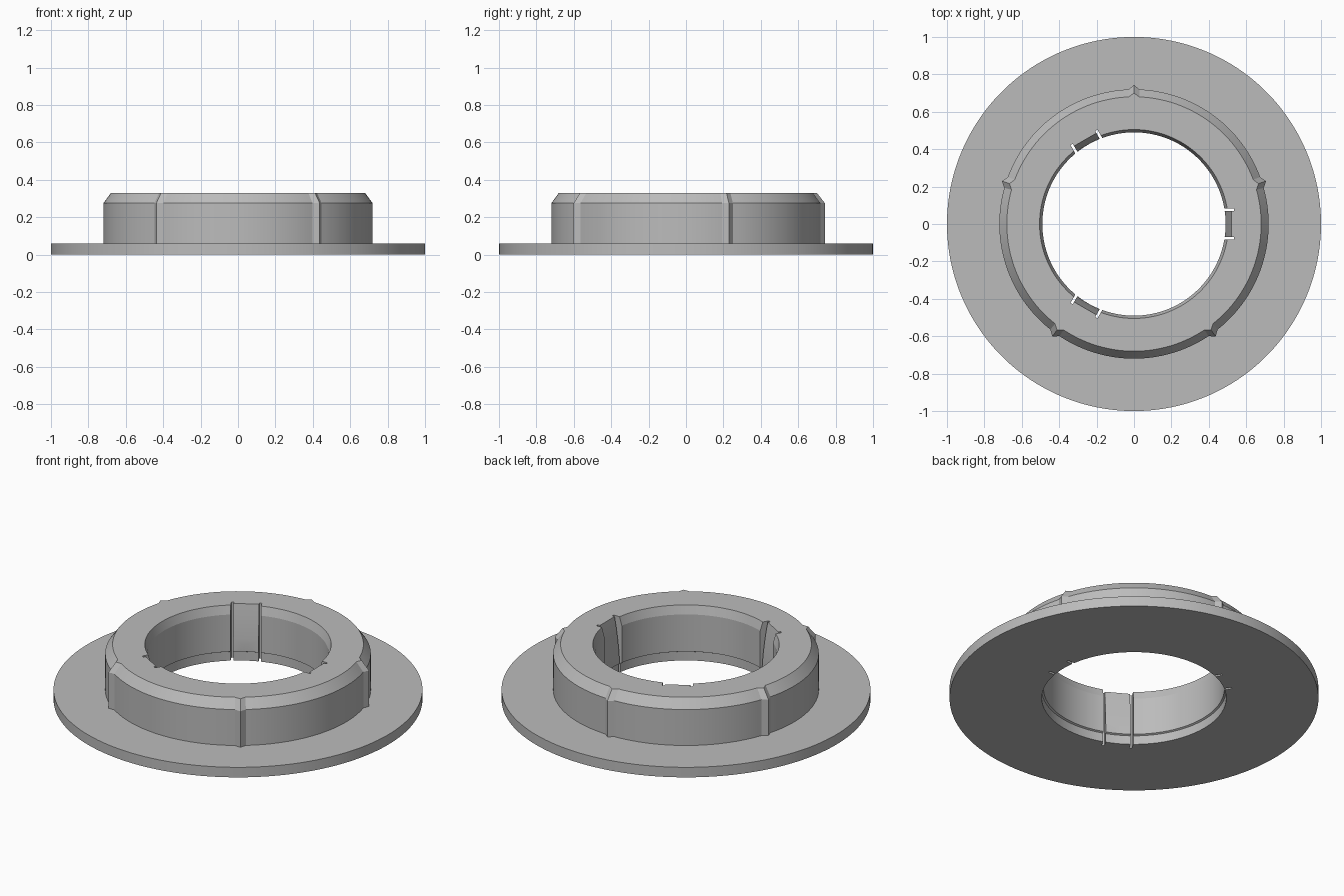
import bpy, bmesh, math
from mathutils import Matrix

if "Cube" in bpy.data.objects:
    bpy.data.objects.remove(bpy.data.objects["Cube"])

grey = bpy.data.materials.new("plain grey")
grey.diffuse_color = (0.5, 0.5, 0.5, 1)
grey.use_nodes = True
grey.node_tree.nodes["Principled BSDF"].inputs["Base Color"].default_value = grey.diffuse_color


def make_object(name, bm):
    bmesh.ops.recalc_face_normals(bm, faces=bm.faces)
    mesh = bpy.data.meshes.new(name)
    bm.to_mesh(mesh)
    bm.free()
    mesh.materials.append(grey)
    obj = bpy.data.objects.new(name, mesh)
    bpy.context.collection.objects.link(obj)
    return obj


# Flanged collar: closed lathe profile (radius, height, extra radius at each ridge)
PROFILE = [(1, 0, 0), (1, .06, 0), (.72, .06, .023), (.72, .275, .023),
           (.68, .33, .02), (.505, .33, 0), (.49, .28, 0), (.49, .058, 0),
           (.50, .053, 0), (.50, 0, 0)]
SEGMENTS, RIDGE_EVERY = 150, 30
bm = bmesh.new()
columns = []
for i in range(SEGMENTS):
    a = math.radians(18) + math.tau * i / SEGMENTS
    ridge = i % RIDGE_EVERY == 0
    columns.append([bm.verts.new(((r + e * ridge) * math.cos(a),
                                  (r + e * ridge) * math.sin(a), z))
                    for r, z, e in PROFILE])
for i in range(SEGMENTS):
    c, d = columns[i], columns[(i + 1) % SEGMENTS]
    for j in range(len(PROFILE)):
        k = (j + 1) % len(PROFILE)
        bm.faces.new((c[j], d[j], d[k], c[k]))
collar = make_object("flanged_collar", bm)


# Cutters: an x-z outline extruded along y, then turned about the axis
def cutter(name, outline, y0, y1, angle):
    bm = bmesh.new()
    face = bm.faces.new([bm.verts.new((x, y0, z)) for x, z in outline])
    ext = bmesh.ops.extrude_face_region(bm, geom=[face])
    bmesh.ops.translate(bm, vec=(0, y1 - y0, 0),
                        verts=[v for v in ext["geom"] if isinstance(v, bmesh.types.BMVert)])
    bmesh.ops.rotate(bm, matrix=Matrix.Rotation(angle, 3, 'Z'), verts=bm.verts)
    obj = make_object(name, bm)
    obj.hide_render = True
    return obj


SLIT = [(.40, -.1), (.535, -.1), (.535, .5), (.40, .5)]
TAB = [(.40, .06), (.487, .06), (.492, .13), (.50, .20), (.51, .27),
       (.523, .34), (.40, .34)]
cutters = []
for n in range(3):
    turn = n * math.tau / 3
    cutters.append(cutter("tab_face_cutter", TAB, -.073, .073, turn))
    for s in (-1, 1):
        cutters.append(cutter("slit_cutter", SLIT, s * .076 - .007, s * .076 + .007, turn))

# Cut the three spring tabs and the slits beside them
bpy.context.view_layer.objects.active = collar
collar.select_set(True)
for c in cutters:
    mod = collar.modifiers.new("cut", 'BOOLEAN')
    mod.operation, mod.solver, mod.object = 'DIFFERENCE', 'EXACT', c
    bpy.ops.object.modifier_apply(modifier=mod.name)
for c in cutters:
    bpy.data.objects.remove(c)

bpy.ops.object.shade_smooth_by_angle(angle=math.radians(12))
